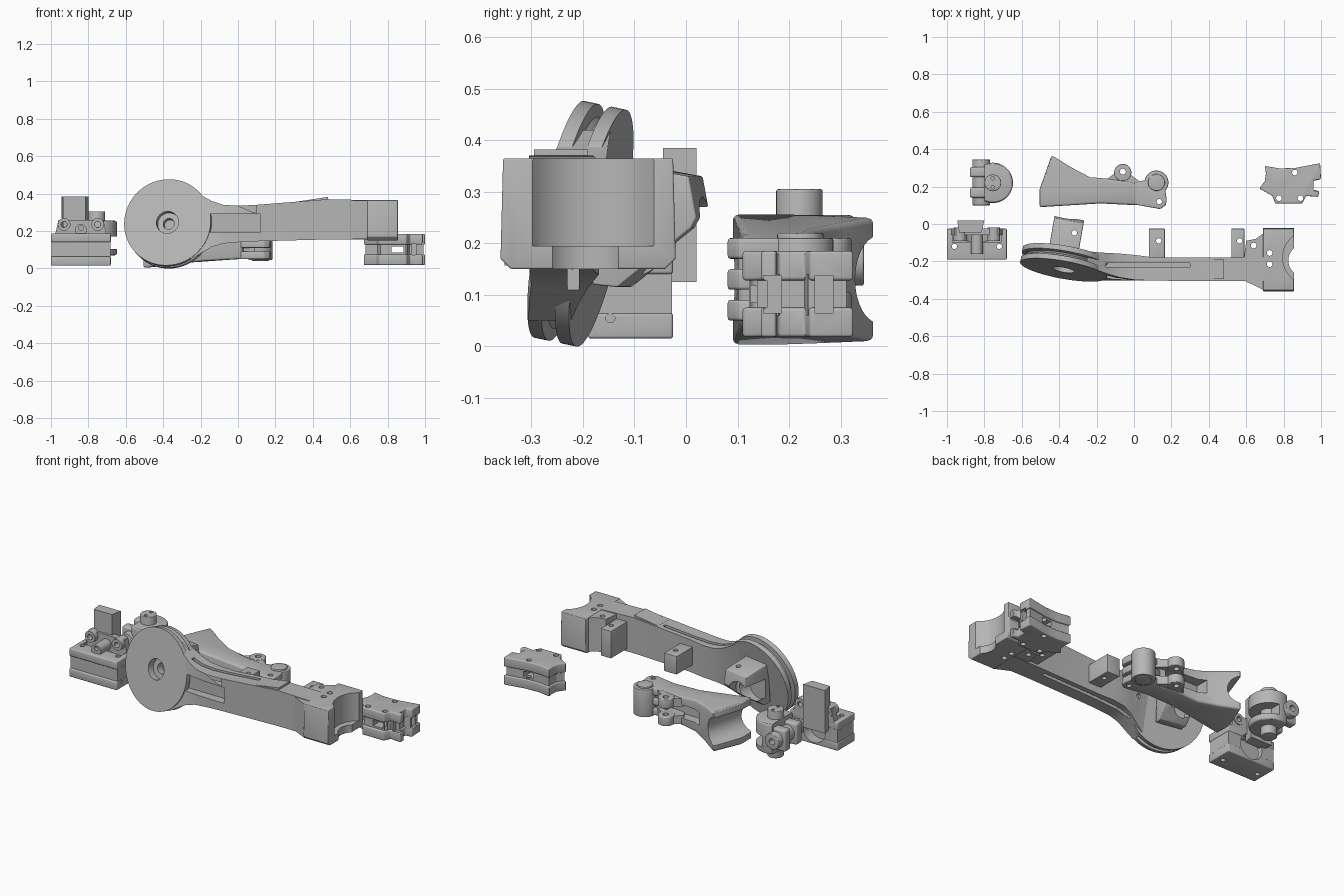
import bpy, bmesh, math
from mathutils import Vector, Matrix

cube = bpy.data.objects.get("Cube")
if cube:
    bpy.data.objects.remove(cube, do_unlink=True)

grey = bpy.data.materials.new("plain_grey")
grey.use_nodes = True
grey.diffuse_color = (0.47, 0.47, 0.47, 1)
grey.node_tree.nodes["Principled BSDF"].inputs["Base Color"].default_value = (0.47, 0.47, 0.47, 1)


def make(name, bm, bevel=0):
    bmesh.ops.recalc_face_normals(bm, faces=bm.faces)
    me = bpy.data.meshes.new(name)
    bm.to_mesh(me)
    bm.free()
    me.materials.append(grey)
    ob = bpy.data.objects.new(name, me)
    bpy.context.collection.objects.link(ob)
    if bevel:
        m = ob.modifiers.new("bevel", "BEVEL")
        m.width, m.segments, m.limit_method = bevel, 3, "ANGLE"
        bake(ob)
    return ob


def bake(ob):
    """Replace the mesh with its modified version."""
    bpy.context.view_layer.update()
    dg = bpy.context.evaluated_depsgraph_get()
    me = bpy.data.meshes.new_from_object(ob.evaluated_get(dg))
    ob.modifiers.clear()
    ob.data = me


def box(name, x, y, z, bevel=0):
    bm = bmesh.new()
    bmesh.ops.create_cube(bm, size=1)
    for v in bm.verts:
        v.co = Vector([(r[0] + r[1]) / 2 + c * (r[1] - r[0]) for r, c in zip((x, y, z), v.co)])
    return make(name, bm, bevel)


def rod(name, a, b, r, bevel=0):
    a, b = Vector(a), Vector(b)
    bm = bmesh.new()
    mat = Matrix.Translation((a + b) / 2) @ (b - a).to_track_quat("Z", "Y").to_matrix().to_4x4()
    bmesh.ops.create_cone(bm, cap_ends=True, segments=40, radius1=r, radius2=r,
                          depth=(b - a).length, matrix=mat)
    return make(name, bm, bevel)


def upright(name, x, y, z0, z1, r, bevel=0):
    return rod(name, (x, y, z0), (x, y, z1), r, bevel)


def prism(name, pts, lo, hi, axis="z", bevel=0):
    place = {"z": lambda p, h: (p[0], p[1], h), "y": lambda p, h: (p[0], h, p[1]),
             "x": lambda p, h: (h, p[0], p[1])}[axis]
    bm = bmesh.new()
    f = bm.faces.new([bm.verts.new(place(p, lo)) for p in pts])
    ext = bmesh.ops.extrude_face_region(bm, geom=[f])["geom"]
    d = Vector(place((0, 0), hi - lo))
    bmesh.ops.translate(bm, vec=d, verts=[v for v in ext if isinstance(v, bmesh.types.BMVert)])
    return make(name, bm, bevel)


def loft(name, stations, bevel=0):
    """Box sections along x: (x, front, back, low, high, lean)."""
    bm = bmesh.new()
    rings = [[bm.verts.new((x, y + lean * (z - .238), z)) for y, z in ((f, l), (b, l), (b, h), (f, h))]
             for x, f, b, l, h, lean in stations]
    for r, s in zip(rings, rings[1:]):
        for i in range(4):
            bm.faces.new((r[i], r[i - 1], s[i - 1], s[i]))
    bm.faces.new(rings[0])
    bm.faces.new(rings[-1])
    return make(name, bm, bevel)


def cut(ob, *tools):
    for t in tools:
        m = ob.modifiers.new("cut", "BOOLEAN")
        m.operation, m.solver, m.object = "DIFFERENCE", "EXACT", t
        bake(ob)
        bpy.data.objects.remove(t, do_unlink=True)
    return ob


# Tilted grooved pulley
normal = Vector((-.18, -1, .21)).normalized()
centre = Vector((-.37, -.205, .238))
profile = [(.235, -.042), (.235, -.014), (.21, -.009), (.203, 0), (.21, .009), (.235, .014), (.235, .042)]
bm = bmesh.new()
rings = []
for r, h in profile:
    ring = [bm.verts.new((r * math.cos(i * math.pi / 36), r * math.sin(i * math.pi / 36), h)) for i in range(72)]
    rings.append(ring)
for a, b in zip(rings, rings[1:]):
    for i in range(72):
        bm.faces.new((a[i - 1], a[i], b[i], b[i - 1]))
bm.faces.new(rings[0])
bm.faces.new(rings[-1])
turn = normal.to_track_quat("Z", "Y").to_matrix().to_4x4()
bm.transform(Matrix.Translation(centre) @ turn)
pulley = make("pulley", bm)
cut(pulley, rod("bore", centre, centre + normal * .2, .06),
    rod("axle_hole", centre - normal * .2, centre + normal * .2, .03))

# Arm leaning into the pulley, with cable rails above and below
arm = loft("arm", [(-.25, -.266, -.184, .05, .42, .21), (-.2, -.275, -.18, .08, .393, .19),
                   (-.14, -.284, -.172, .115, .36, .14), (-.08, -.293, -.166, .133, .34, .08),
                   (0, -.30, -.167, .14, .335, .02), (.1, -.303, -.178, .145, .34, 0),
                   (.48, -.305, -.18, .155, .37, 0), (.70, -.305, -.175, .155, .365, 0)])
cut(arm, box("window", (-.22, .12), (-.4, -.25), (.195, .29)),
    box("top_rail", (-.15, .30), (-.23, -.208), (.30, .5)),
    box("low_rail", (-.15, .45), (-.23, -.208), (.05, .175)),
    upright("screw_hole", .41, -.215, .2, .5, .022),
    rod("window_hole", (-.18, -.5, .235), (-.18, 0, .235), .014))
prism("arm_ridge", [(.32, .358), (.48, .382), (.48, .34), (.32, .33)], -.295, -.19, "y")

# Flared arm end with a stepped round seat
end = prism("end_block", [(-.36, .17), (-.34, .15), (-.04, .15), (-.02, .17), (-.025, .365), (-.355, .365)],
            .69, .855, "x", .004)
cut(end, upright("wide_seat", .94, -.18, .195, .5, .145), upright("low_seat", .91, -.195, .1, .3, .085),
    *[upright("hole", .725, y, .1, .5, .015) for y in (-.155, -.215)])
flare = prism("end_flare", [(.59, -.303), (.692, -.352), (.692, -.05), (.65, -.08), (.60, -.09), (.59, -.17)],
              .157, .362)
cut(flare, *[upright("hole", .64, y, .1, .5, .015) for y in (-.115, -.28)])

# Side tabs on the arm
for name, x0, x1, z0, z1 in (("middle_tab", .08, .165, .19, .30), ("end_tab", .52, .59, .17, .335)):
    cut(box(name, (x0, x1), (-.2, -.025), (z0, z1), .003),
        upright("hole", (x0 + x1) / 2 + .01, -.09, 0, .5, .014))
tab = prism("pulley_tab", [(-.17, .12), (-.12, .115), (.025, .23), (.035, .25), (.02, .33), (-.15, .36)],
            -.44, -.28, "x", .004)
cut(tab, rod("recess", (-.39, -.13, .215), (-.39, .1, .215), .075), upright("hole", -.32, -.04, 0, .5, .014))
pivot = Matrix.Translation((-.36, -.05, 0))
tab.data.transform(pivot @ Matrix.Rotation(math.radians(-10), 4, "Z") @ pivot.inverted())

# Bracket: two plates around a core, rear wall, bosses and post
bx = -.84
core = box("bracket_core", (bx - .157, bx + .157), (-.178, -.027), (.03, .17))
low = box("bracket_bottom_plate", (bx - .16, bx + .16), (-.19, -.025), (.015, .065), .006)
top = box("bracket_top_plate", (bx - .16, bx + .16), (-.19, -.025), (.14, .187), .006)
for ob in (core, low, top):
    cut(ob, box("pocket", (bx - .13, bx + .13), (-.10, -.06), (.07, .3)),
        rod("rear_arch", (bx, -.09, .1), (bx, .1, .1), .075),
        *[upright("hole", bx + s * .12, -.12, -.1, .4, .014) for s in (-1, 1)])
cut(low, rod("side_hole", (-.72, -.147, .055), (-.6, -.147, .055), .009))
wall = prism("bracket_wall", [(bx - .14, .17), (bx + .14, .17), (bx + .12, .26), (bx - .12, .26)], -.06, -.025, "y")
cut(wall, *[rod("hole", (bx + s * .09, -.2, .235), (bx + s * .09, .1, .235), .015) for s in (-1, 1)])
for s in (-1, 1):
    boss = rod("bracket_boss", (bx + s * .09, -.09, .235), (bx + s * .09, -.02, .235), .034)
    cut(boss, rod("hole", (bx + s * .09, -.2, .235), (bx + s * .09, .1, .235), .016))
cut(rod("bracket_centre_boss", (bx, -.16, .205), (bx, -.04, .205), .032),
    rod("hole", (bx, -.2, .215), (bx, -.1, .215), .012))
prism("bracket_post", [(-.935, -.045), (-.815, -.045), (-.80, .02), (-.945, .02)], .125, .385)

# Cross joint with an upright pin and a sideways pin
jx, jy = -.755, .22
joint = upright("joint_body", jx, jy, .07, .255, .108, .012)
cut(joint, box("joint_gap", (-.74, -.6), (.1, .35), (.105, .17)),
    box("joint_trim", (-.9, -.80), (.05, .4), (0, .3)))
pin = upright("joint_upright_pin", jx, jy, .02, .305, .045, .004)
cut(pin, *[upright("hole", jx, jy + s * .025, .28, .4, .009) for s in (-1, 1)])
side = rod("joint_side_pin", (-.817, .10, .165), (-.817, .345, .165), .047, .004)
cut(side, rod("hole", (-.817, .3, .165), (-.817, .4, .165), .018))
for y in (.14, .25):
    box("joint_fork", (-.878, -.76), (y, y + .055), (.10, .23), .012)

# Flared link with a lug, hinge fingers and hollow end
outline = [(-.505, .09), (-.18, .11), (.02, .10), (.05, .205), (-.01, .225), (-.11, .24), (-.235, .25),
           (-.34, .305), (-.44, .368), (-.475, .27), (-.505, .185)]
link = prism("flared_link", outline, 0, .255)
for v in link.data.vertices:
    t = min(1, max(0, (v.co.x + .5) / .42))
    v.co.z = .13 + (v.co.z - .1275) * (1 - .38 * t)
bev = link.modifiers.new("bevel", "BEVEL")
bev.width, bev.segments = .012, 3
bake(link)
cut(link, rod("end_arch", (-.55, .0, .13), (-.42, .5, .13), .085),
    box("rear_slot", (-.28, -.03), (.19, .4), (.09, .17)))
for z in (.05, .155):
    lug = upright("link_lug", -.06, .275, z, z + .055, .046, .005)
    web = prism("lug_web", [(-.15, .235), (-.105, .27), (-.02, .265), (.06, .205), (0, .17), (-.13, .2)],
                z + .002, z + .053)
    for ob in (lug, web):
        cut(ob, upright("hole", -.06, .28, 0, .3, .016))
finger = [(.0, .105), (.14, .08), (.17, .1), (.175, .13), (.165, .2), (.12, .25), (.0, .22)]
for z in (.05, .11, .17):
    cut(prism("link_finger", finger, z, z + .04, "z", .006),
        upright("hole", .135, .12, 0, .3, .014))
upright("hinge_post", .12, .222, .045, .21, .064, .004)
upright("hinge_pin", .12, .222, .04, .22, .045, .004)
box("hinge_core", (.0, .09), (.13, .21), (.055, .2))

# Short link: two shaped plates around a slightly smaller slotted core
plate = [(.70, .31), (.78, .297), (.865, .30), (.995, .325), (1, .24), (.96, .232), (.96, .178), (.99, .175),
         (.985, .145), (.92, .15), (.90, .11), (.755, .11), (.74, .15), (.67, .19), (.70, .23), (.705, .27)]
inner = [(.85 + (x - .85) * .94, .215 + (y - .215) * .88) for x, y in plate]
for name, pts, z0, z1, bev in (("short_link_lower_plate", plate, .018, .075, .006),
                               ("short_link_core", inner, .06, .14, 0),
                               ("short_link_upper_plate", plate, .128, .185, .006)):
    cut(prism(name, pts, z0, z1, "z", bev), box("slot", (.82, .885), (0, .5), (.085, .118)),
        *[box("end_slot", (.93, 1.1), (y, y + .035), (.065, .138)) for y in (.15, .25)],
        *[upright("hole", x, y, -.1, .4, .015) for x, y in ((.86, .275), (.775, .138), (.89, .138))])

# Smooth curved walls, keep hard edges
for ob in bpy.context.scene.objects:
    ob.select_set(ob.type == "MESH")
    if ob.type == "MESH":
        bpy.context.view_layer.objects.active = ob
bpy.ops.object.shade_smooth_by_angle(angle=math.radians(30))
